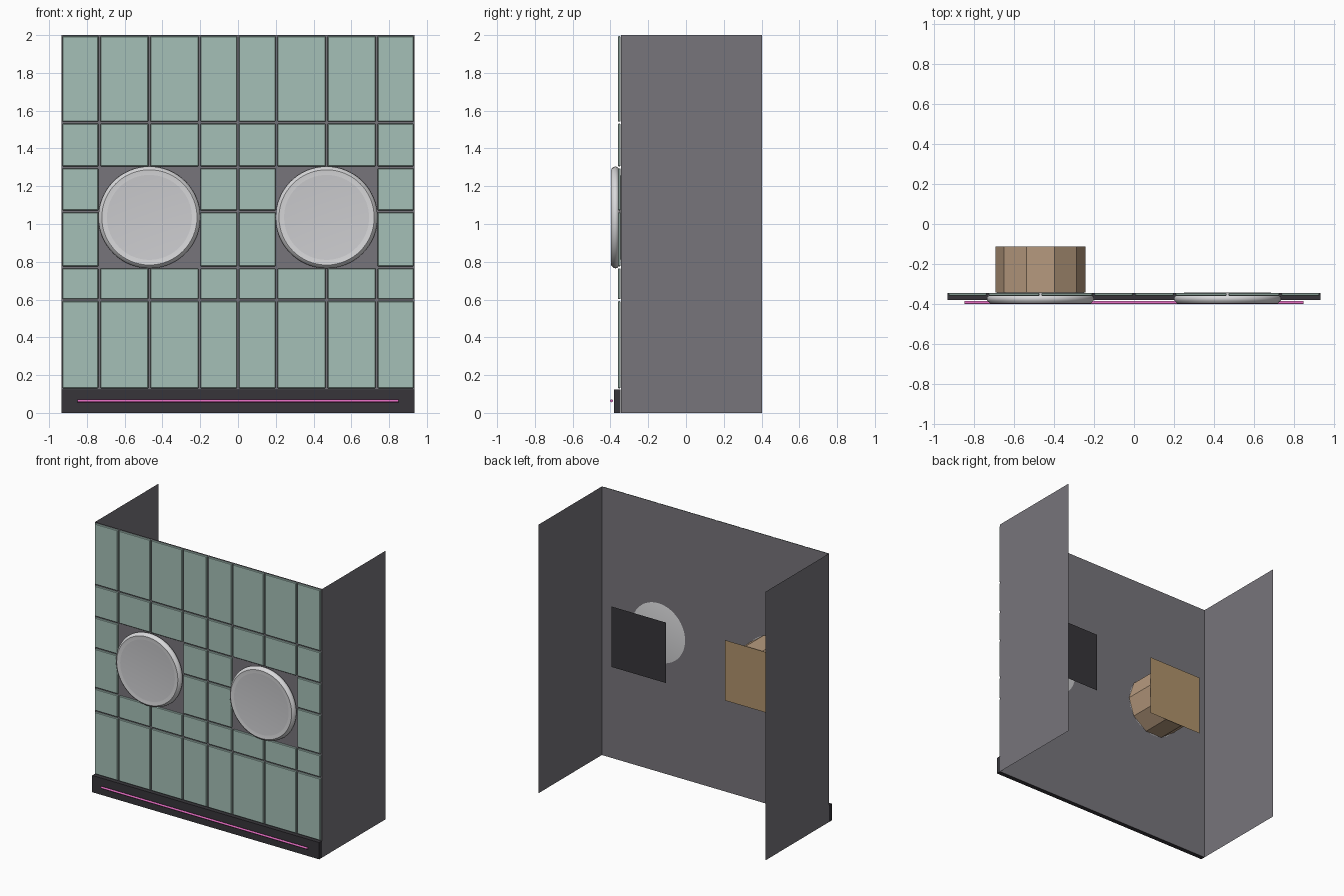
import bpy, bmesh, math
from mathutils import Matrix

if "Cube" in bpy.data.objects:
    bpy.data.objects.remove(bpy.data.objects["Cube"])


def material(name, *rgb):
    lin = [((c / 255 + 0.055) / 1.055) ** 2.4 for c in rgb] + [1]
    m = bpy.data.materials.new(name)
    m.use_nodes = True
    m.diffuse_color = lin
    m.node_tree.nodes["Principled BSDF"].inputs["Base Color"].default_value = lin
    return m


TILE = material("pale green tile", 165, 192, 183)
WALL = material("grey wall", 119, 117, 123)
BASE = material("charcoal base", 55, 53, 58)
RIM = material("light grey rim", 216, 216, 218)
LENS = material("grey lens", 204, 204, 207)
PINK = material("pink strip", 226, 108, 192)
DRUM = material("tan drum", 182, 154, 126)
PANEL = material("tan panel", 176, 147, 108)

HALF_W, WALL_Y, BACK_Y, TOP = 0.935, -0.345, 0.402, 2.0
PORT_X, PORT_Z, PORT_R = 0.469, 1.035, 0.225


def finish(name, bm, *mats, smooth=False):
    me = bpy.data.meshes.new(name)
    bm.to_mesh(me)
    bm.free()
    ob = bpy.data.objects.new(name, me)
    bpy.context.collection.objects.link(ob)
    for m in mats:
        me.materials.append(m)
    if smooth:
        bpy.ops.object.select_all(action="DESELECT")
        ob.select_set(True)
        bpy.context.view_layer.objects.active = ob
        bpy.ops.object.shade_smooth_by_angle(angle=math.radians(40))
    return ob


def add_box(bm, x, y, z):
    size = [b - a for a, b in (x, y, z)]
    mid = [(a + b) / 2 for a, b in (x, y, z)]
    bmesh.ops.create_cube(bm, size=1, matrix=Matrix.Translation(mid) @ Matrix.Diagonal((*size, 1)))


# Open-backed shell: a U-shaped outline drawn upward
bm = bmesh.new()
outline = [(HALF_W, BACK_Y), (HALF_W, WALL_Y), (-HALF_W, WALL_Y), (-HALF_W, BACK_Y)]
columns = [[bm.verts.new((x, y, z)) for z in (0, TOP)] for x, y in outline]
for a, b in zip(columns, columns[1:]):
    bm.faces.new((b[0], a[0], a[1], b[1]))
finish("wall_shell", bm, WALL)

# Tiled front, leaving a square opening around each round port
bm = bmesh.new()
xs = [-HALF_W, -0.734, PORT_X * -1, -0.204, 0, 0.204, PORT_X, 0.734, HALF_W]
zs = [0.125, 0.597, 0.77, 1.067, 1.3, 1.537, TOP]
GAP = 0.005
for i, (x0, x1) in enumerate(zip(xs, xs[1:])):
    for j, (z0, z1) in enumerate(zip(zs, zs[1:])):
        if i in (1, 2, 5, 6) and j in (2, 3):
            continue
        add_box(bm, (x0 + GAP, x1 - GAP), (WALL_Y - 0.016, WALL_Y - 0.0005), (z0 + GAP, z1 - GAP))
tiles = finish("front_tiles", bm, TILE)
bevel = tiles.modifiers.new("soft_edges", "BEVEL")
bevel.width = 0.004
bevel.segments = 1

# Base board
bm = bmesh.new()
add_box(bm, (-HALF_W, HALF_W), (-0.38, WALL_Y - 0.0005), (0, 0.125))
finish("base_board", bm, BASE)

# Thin glowing strip along the base
bm = bmesh.new()
bmesh.ops.create_cone(bm, cap_ends=True, segments=12, radius1=0.008, radius2=0.008, depth=1.7,
                      matrix=Matrix.Translation((0, -0.394, 0.064)) @ Matrix.Rotation(math.pi / 2, 4, "Y"))
finish("base_strip", bm, PINK, smooth=True)


# Round ports turned from a (radius, depth) profile
def port(name, cx, segments=64):
    profile = [(0, 0.001), (0.215, 0.001), (0.25, -0.006), (0.266, -0.017), (0.27, -0.028),
               (0.266, -0.041), (0.252, -0.053), (0.225, -0.05), (0, -0.05)]
    bm = bmesh.new()
    verts = [bm.verts.new((r, d, 0)) for r, d in profile]
    edges = [bm.edges.new(pair) for pair in zip(verts, verts[1:])]
    bmesh.ops.spin(bm, geom=verts + edges, axis=(0, 1, 0), cent=(0, 0, 0),
                   angle=math.tau, steps=segments)
    bmesh.ops.remove_doubles(bm, verts=bm.verts, dist=0.0001)
    bmesh.ops.recalc_face_normals(bm, faces=bm.faces)
    for f in bm.faces:
        c = f.calc_center_median()
        f.material_index = int(c.y < -0.045 and math.hypot(c.x, c.z) < 0.23)
    bmesh.ops.translate(bm, verts=bm.verts, vec=(cx, WALL_Y, PORT_Z))
    finish(name, bm, RIM, LENS, smooth=True)


port("left_port", PORT_X)
port("right_port", -PORT_X)

# Square panels floating behind the ports
PANEL_Y = -0.112
for name, cx, mat in (("left_back_panel", PORT_X, BASE), ("right_back_panel", -PORT_X, PANEL)):
    bm = bmesh.new()
    bmesh.ops.create_grid(bm, x_segments=1, y_segments=1, size=PORT_R,
                          matrix=Matrix.Translation((cx, PANEL_Y, PORT_Z)) @ Matrix.Rotation(-math.pi / 2, 4, "X"))
    finish(name, bm, mat)

# Ten-sided drum joining the right port to its panel
bm = bmesh.new()
depth = PANEL_Y - WALL_Y - 0.002
bmesh.ops.create_cone(bm, cap_ends=False, segments=10, radius1=PORT_R, radius2=PORT_R, depth=depth,
                      matrix=Matrix.Translation((-PORT_X, PANEL_Y - 0.001 - depth / 2, PORT_Z))
                      @ Matrix.Rotation(math.pi / 2, 4, "X") @ Matrix.Rotation(math.pi / 2, 4, "Z"))
finish("right_drum", bm, DRUM)
